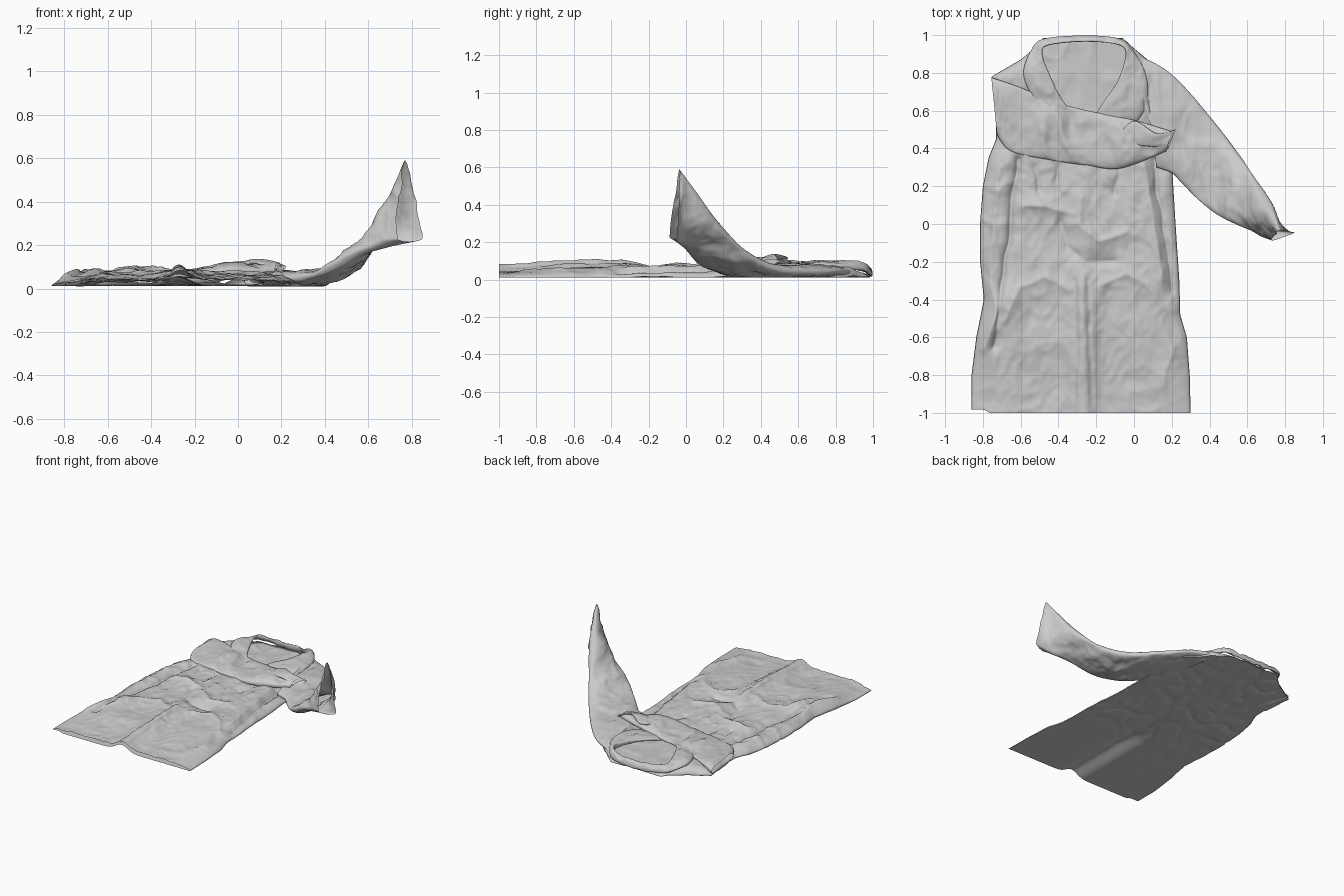
import bpy, bmesh, math
from mathutils import Vector, noise

if "Cube" in bpy.data.objects:
    bpy.data.objects.remove(bpy.data.objects["Cube"])


def lerp_table(table, t):
    # piecewise linear lookup in (key, value) pairs
    for (a, va), (b, vb) in zip(table, table[1:]):
        if t <= b:
            k = max(0, (t - a) / (b - a))
            return va + (vb - va) * k
    return table[-1][1]


def step(a, b, t):
    k = min(1, max(0, (t - a) / (b - a)))
    return k * k * (3 - 2 * k)


def crumple(p, scale, seed=0.0):
    # sharp creases from folded noise, roughly -1..1
    v = Vector((p[0] * scale + seed, p[1] * scale * 0.7 - seed, p[2] * scale))
    w = v + 0.5 * noise.noise_vector(v * 0.7)
    return 0.7 - 2.2 * abs(noise.noise(w)) + 0.5 * noise.noise(v * 2.7)


def crease(x, y, pts, width, height):
    # ridge (or valley) along a wandering polyline
    p, best = Vector((x, y)), 9.0
    p += 0.02 * noise.noise_vector(Vector((x * 7, y * 7, 4))).xy
    for a, b in zip(pts, pts[1:]):
        a, b = Vector(a), Vector(b)
        d = b - a
        t = min(1, max(0, (p - a).dot(d) / d.dot(d)))
        best = min(best, (p - a - d * t).length)
    return height * math.exp(-best / width * 1.2) if best < 5 * width else 0


def inside(x, y, poly):
    hit = False
    for (x1, y1), (x2, y2) in zip(poly, poly[1:] + poly[:1]):
        if (y1 > y) != (y2 > y) and x < (x2 - x1) * (y - y1) / (y2 - y1) + x1:
            hit = not hit
    return hit


def finish(bm, name):
    bmesh.ops.remove_doubles(bm, verts=bm.verts, dist=0.0004)
    bmesh.ops.recalc_face_normals(bm, faces=bm.faces)
    me = bpy.data.meshes.new(name)
    bm.to_mesh(me)
    bm.free()
    me.shade_smooth()
    ob = bpy.data.objects.new(name, me)
    bpy.context.collection.objects.link(ob)
    return ob


def spline(keys, t):
    # smooth curve through key vectors, t in 0..1
    s = t * (len(keys) - 1)
    i = min(int(s), len(keys) - 2)
    f = s - i
    p = [Vector(keys[min(max(j, 0), len(keys) - 1)]) for j in range(i - 1, i + 3)]
    return 0.5 * (2 * p[1] + (p[2] - p[0]) * f
                  + (2 * p[0] - 5 * p[1] + 4 * p[2] - p[3]) * f * f
                  + (3 * p[1] - p[0] - 3 * p[2] + p[3]) * f ** 3)


def cloth_tube(name, sections, rows, amp, scale, n=64, flare=0.0):
    # flattened tube; each section = (one edge, other edge, half thickness vector)
    # flare turns the open end into a triangle, wide at the second edge
    up, low, thick = zip(*sections)
    bm, rings = bmesh.new(), []
    for r in range(rows + 1):
        t = r / rows
        a, b, c = spline(up, t), spline(low, t), spline(thick, t)
        mid, half = (a + b) / 2, (a - b) / 2
        k = flare * step(.75, 1, t)
        ring = []
        for i in range(n):
            ang = 2 * math.pi * i / n
            s, co = math.sin(ang), math.cos(ang)
            oval = math.copysign(abs(s) ** 0.7, s)
            wedge = math.copysign(min(abs(s) * 3, 1) * (1 - co) / 2, s)
            p = mid + half * co + c * (oval * (1 - k) + wedge * k)
            rough = crumple(p, scale, 3.0) + .35 * crumple(p, scale * 2.6, 8)
            p += c.normalized() * s * amp * rough
            p.z = max(p.z, 0.01)
            ring.append(bm.verts.new(p))
        rings.append(ring)
    for r0, r1 in zip(rings, rings[1:]):
        for i in range(n):
            j = (i + 1) % n
            bm.faces.new((r0[i], r0[j], r1[j], r1[i]))
    return finish(bm, name)


# Coat body: outline of the flat garment
LEFT = [(-1, -.86), (-.8, -.86), (-.6, -.835), (-.4, -.795), (-.2, -.815), (0, -.815),
        (.2, -.80), (.35, -.77), (.45, -.73), (.6, -.73), (.78, -.755), (.87, -.6),
        (.92, -.54), (.985, -.48)]
RIGHT = [(-1, .30), (-.8, .295), (-.6, .28), (-.48, .245), (-.3, .24), (0, .22),
         (.25, .205), (.6, .21), (.75, .19), (.88, .06), (.93, 0), (.985, -.06)]
NECK = [(-.52, .93), (-.49, .82), (-.40, .65), (-.27, .55), (-.14, .6), (-.04, .72),
        (0, .91), (-.06, .965), (-.45, .965)]
CREASES = [  # polyline, width, height
    ([(-.62, .34), (-.66, 0), (-.70, -.3), (-.74, -.65)], .025, -.04),
    ([(-.71, .3), (-.75, 0), (-.76, -.3), (-.73, -.55)], .04, .02),
    ([(-.70, -.40), (-.75, -.52), (-.80, -.66)], .07, .045),
    ([(.10, .35), (.15, 0), (.20, -.35)], .025, -.035),
    ([(.06, .3), (.11, 0), (.15, -.3)], .035, .02),
    ([(-.68, -.5), (-.6, -.33), (-.48, -.28), (-.36, -.33)], .04, .016),
    ([(-.17, -.33), (-.05, -.27), (.08, -.31), (.16, -.45)], .04, .016),
    ([(-.58, .09), (-.45, .10), (-.32, .05)], .04, .022),
    ([(-.38, .02), (-.36, -.12), (-.25, -.20), (-.1, -.19)], .04, -.022),
    ([(-.27, .13), (-.29, 0), (-.2, -.09), (-.05, -.05)], .04, .02),
    ([(-.52, .3), (-.5, .18)], .03, -.02), ([(-.4, .3), (-.4, .17)], .025, -.02),
    ([(-.08, .3), (-.1, .17)], .03, -.02),
    ([(-.31, -.3), (-.31, -1)], .015, -.018), ([(-.24, -.3), (-.22, -1)], .015, -.016),
    ([(.03, .85), (.07, .6), (.1, .4)], .03, .025),
    ([(.12, .8), (.14, .55), (.17, .3)], .03, -.03),
    ([(.2, -.66), (.16, -.85)], .05, .016)]


def back_height(x, y):
    vent = .046 * math.exp(-((x + .27) / .07) ** 2) * step(.1, -.55, y)
    return .011 + vent + .010 * max(0, crumple((x, y, 0), 6, 5) - .1) * step(-.9, .2, y)


def body_panel(bm, front):
    nu, nv, rows = 130, 210, []
    for j in range(nv + 1):
        y = -1 + 1.985 * j / nv
        xl, xr = lerp_table(LEFT, y), lerp_table(RIGHT, y)
        row = []
        for i in range(nu + 1):
            s = -math.cos(math.pi * i / nu) * .45 + (2 * i / nu - 1) * .55
            x = xl + (xr - xl) * (s + 1) / 2
            z = back_height(x, y)
            if front:
                edge = (1 - abs(s) ** 7) ** .6 if abs(s) < 1 else 0
                edge *= step(.985, .9, y) ** .5
                full = .024 + .024 * step(-1, -.55, y)
                full += sum(crease(x, y, *c) for c in CREASES) * step(-1.1, -.8, y)
                full += .008 * crumple((x, y, 0), 4.5) + .004 * crumple((x, y, 0), 13, 2)
                z += max(.008, full) * edge
            hem = .018 * step(-.76, -.80, x) * step(-.8, -1, y)
            row.append(bm.verts.new((x, y + hem, z)))
        rows.append(row)
    for a, b in zip(rows, rows[1:]):
        for i in range(nu):
            q = (a[i], a[i + 1], b[i + 1], b[i])
            c = sum((v.co for v in q), Vector()) / 4
            if not (front and inside(c.x, c.y, NECK)):
                bm.faces.new(q)


bm = bmesh.new()
body_panel(bm, False)
body_panel(bm, True)
finish(bm, "coat_body")

# Outstretched sleeve, lifting off the floor towards the cuff
cloth_tube("raised_sleeve", [
    ((.03, .89, .04), (.12, .30, .045), (0, 0, .032)),
    ((.17, .815, .045), (.20, .27, .045), (0, 0, .032)),
    ((.30, .69, .04), (.25, .22, .045), (0, 0, .032)),
    ((.466, .487, .06), (.34, .13, .06), (-.01, 0, .033)),
    ((.585, .32, .15), (.44, .055, .10), (-.02, -.01, .033)),
    ((.675, .17, .31), (.565, -.005, .165), (-.035, -.015, .025)),
    ((.73, .06, .46), (.70, -.05, .20), (-.05, -.02, .012)),
    ((.768, -.035, .59), (.79, -.07, .215), (-.062, -.022, 0))],
    120, .014, 6, 64, .9)

# Sleeve folded across the chest
cloth_tube("folded_sleeve", [
    ((-.755, .775, .04), (-.725, .47, .04), (0, 0, .025)),
    ((-.62, .73, .07), (-.65, .385, .055), (0, 0, .027)),
    ((-.38, .635, .072), (-.45, .34, .062), (0, 0, .022)),
    ((-.15, .58, .075), (-.25, .31, .062), (0, 0, .022)),
    ((.02, .545, .09), (-.07, .295, .075), (0, 0, .026)),
    ((.20, .49, .09), (.17, .385, .08), (0, 0, .022))], 110, .018, 5)

# Loose flap of the folded cuff
cloth_tube("folded_cuff", [
    ((-.09, .46, .105), (-.07, .44, .10), (0, 0, .006)),
    ((.0, .545, .115), (.0, .42, .11), (0, 0, .008)),
    ((.12, .48, .13), (.09, .41, .115), (0, 0, .008)),
    ((.22, .5, .10), (.18, .40, .09), (0, 0, .01))], 40, .005, 9, 32)

# Collar and lapels around the neck opening
cloth_tube("collar", [
    ((-.44, .56, .06), (-.29, .57, .06), (0, 0, .014)),
    ((-.54, .68, .07), (-.375, .65, .075), (0, 0, .016)),
    ((-.585, .80, .07), (-.45, .80, .085), (0, 0, .017)),
    ((-.545, .92, .055), (-.485, .90, .085), (0, 0, .016)),
    ((-.48, .98, .045), (-.455, .945, .075), (0, 0, .018)),
    ((-.27, .998, .03), (-.27, .965, .055), (0, 0, .017)),
    ((-.09, .985, .04), (-.09, .95, .07), (0, 0, .018)),
    ((-.02, .94, .06), (-.045, .90, .09), (0, 0, .016)),
    ((.06, .80, .07), (-.085, .76, .085), (0, 0, .018)),
    ((.07, .64, .07), (-.16, .65, .075), (0, 0, .018)),
    ((0, .52, .06), (-.21, .57, .06), (0, 0, .014))], 130, .011, 7, 40)
